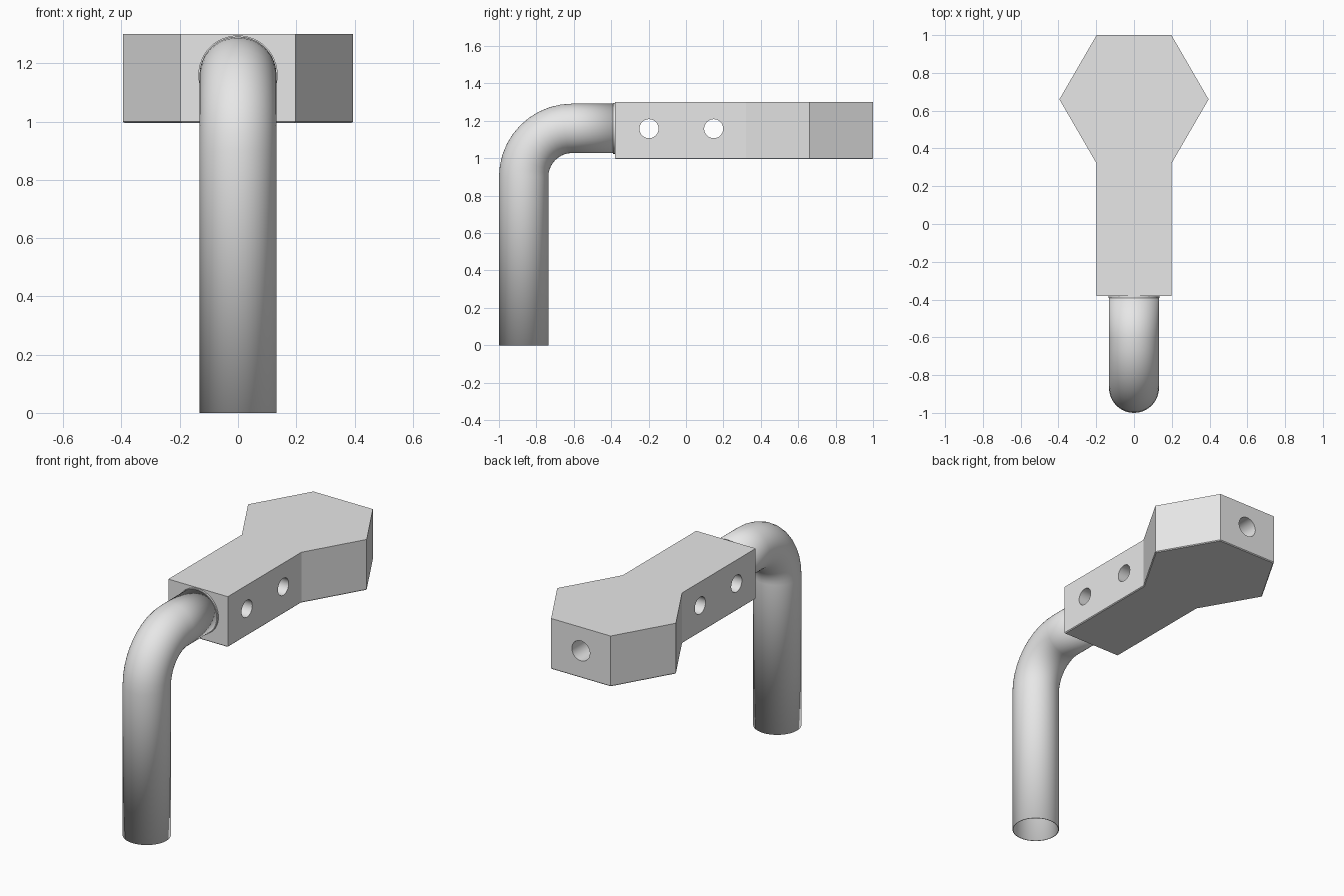
import bpy, bmesh, math
from mathutils import Vector, Matrix

if "Cube" in bpy.data.objects:
    bpy.data.objects.remove(bpy.data.objects["Cube"])

grey = bpy.data.materials.new("light grey")
grey.diffuse_color = (0.8, 0.8, 0.8, 1)
grey.use_nodes = True
grey.node_tree.nodes["Principled BSDF"].inputs["Base Color"].default_value = grey.diffuse_color


def make_object(name, bm):
    bmesh.ops.recalc_face_normals(bm, faces=bm.faces)
    mesh = bpy.data.meshes.new(name)
    bm.to_mesh(mesh)
    bm.free()
    ob = bpy.data.objects.new(name, mesh)
    bpy.context.collection.objects.link(ob)
    mesh.materials.append(grey)
    return ob


def activate(ob):
    bpy.ops.object.select_all(action='DESELECT')
    ob.select_set(True)
    bpy.context.view_layer.objects.active = ob


# Bent tube: rings swept along a vertical run, an elbow and a horizontal run
R, BEND, CY, CZ, SIDES, STEPS = 0.132, 0.26, -0.608, 0.90, 48, 10
path = [(-0.868, 0.0, 0.0)]
for i in range(STEPS + 1):
    a = math.pi / 2 * i / STEPS
    path.append((CY - BEND * math.cos(a), CZ + BEND * math.sin(a), a))
path.append((-0.38, CZ + BEND, math.pi / 2))

bm = bmesh.new()
rings = []
for y, z, a in path:
    out = Vector((0, -math.cos(a), math.sin(a)))
    rings.append([bm.verts.new(Vector((0, y, z))
                  + Vector((1, 0, 0)) * R * math.cos(t) + out * R * math.sin(t))
                  for t in (2 * math.pi * k / SIDES for k in range(SIDES))])
for r0, r1 in zip(rings, rings[1:]):
    for k in range(SIDES):
        j = (k + 1) % SIDES
        bm.faces.new((r0[k], r0[j], r1[j], r1[k]))
tube = make_object("bent_tube", bm)
wall = tube.modifiers.new("wall", 'SOLIDIFY')
wall.thickness = 0.005
wall.offset = -1

# Block: narrow neck running into a hexagonal head
half = [(0.198, -0.38), (0.198, 0.32), (0.395, 0.66), (0.198, 1.0)]
outline = half + [(-x, y) for x, y in reversed(half)]
bm = bmesh.new()
base = bm.faces.new([bm.verts.new((x, y, 0.995)) for x, y in outline])
ext = bmesh.ops.extrude_face_region(bm, geom=[base])
bmesh.ops.translate(bm, vec=(0, 0, 0.305),
                    verts=[v for v in ext["geom"] if isinstance(v, bmesh.types.BMVert)])
# Small chamfer round the underside
low = [e for e in bm.edges if all(v.co.z < 1.0 for v in e.verts)]
bmesh.ops.bevel(bm, geom=low, offset=0.005, segments=1, affect='EDGES')
block = make_object("head_block", bm)


# Bores: two across the neck, one into the end of the head
def bore(name, centre, radius, length, axis):
    bm = bmesh.new()
    bmesh.ops.create_cone(bm, cap_ends=True, segments=32, radius1=radius, radius2=radius,
                          depth=length,
                          matrix=Matrix.Translation(centre)
                          @ Matrix.Rotation(math.pi / 2, 4, axis))
    cutter = make_object(name, bm)
    cutter.hide_render = True
    mod = block.modifiers.new(name, 'BOOLEAN')
    mod.operation = 'DIFFERENCE'
    mod.solver = 'EXACT'
    mod.object = cutter
    activate(block)
    bpy.ops.object.modifier_apply(modifier=name)
    bpy.data.objects.remove(cutter)


for n, y in enumerate((-0.198, 0.148)):
    bore(f"side_bore_{n}", (0, y, 1.158), 0.051, 1.0, 'Y')
bore("end_bore", (0, 0.9, 1.158), 0.06, 0.8, 'X')

# Thin collar where the tube meets the block
bm = bmesh.new()
bmesh.ops.create_cone(bm, cap_ends=True, segments=SIDES, radius1=0.136, radius2=0.136,
                      depth=0.012,
                      matrix=Matrix.Translation((0, -0.385, 1.16))
                      @ Matrix.Rotation(math.pi / 2, 4, 'X'))
collar = make_object("tube_collar", bm)

for ob in (tube, block, collar):
    activate(ob)
    bpy.ops.object.shade_smooth_by_angle(angle=math.radians(30))
